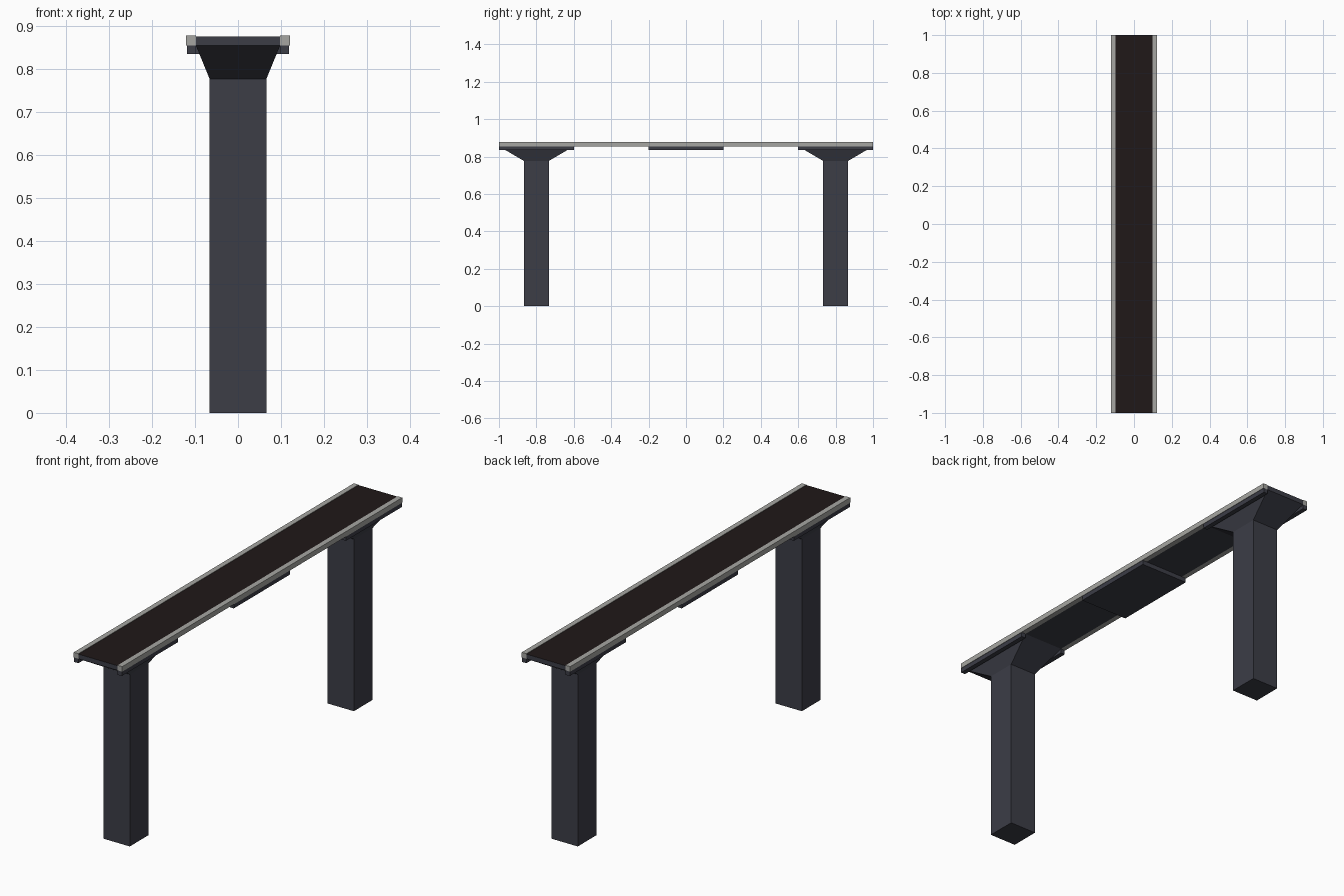
import bpy, bmesh

if "Cube" in bpy.data.objects:
    bpy.data.objects.remove(bpy.data.objects["Cube"])


def material(name, rgb):
    m = bpy.data.materials.new(name)
    m.diffuse_color = (*rgb, 1)
    m.use_nodes = True
    m.node_tree.nodes["Principled BSDF"].inputs["Base Color"].default_value = m.diffuse_color
    return m


SLATE = material("slate", (0.045, 0.047, 0.062))
RAIL = material("pale_concrete", (0.38, 0.38, 0.36))
ROAD = material("dark_road", (0.014, 0.009, 0.009))


def loft(name, bottom, top, mat):
    """Four-sided solid between two rectangles (x0, x1, y0, y1, z)."""
    bm = bmesh.new()
    rings = []
    for x0, x1, y0, y1, z in (bottom, top):
        rings.append([bm.verts.new(c) for c in
                      ((x0, y0, z), (x1, y0, z), (x1, y1, z), (x0, y1, z))])
    a, b = rings
    bm.faces.new(a[::-1])
    bm.faces.new(b)
    for i in range(4):
        j = (i + 1) % 4
        bm.faces.new((a[i], a[j], b[j], b[i]))
    me = bpy.data.meshes.new(name)
    bm.to_mesh(me)
    bm.free()
    me.materials.append(mat)
    ob = bpy.data.objects.new(name, me)
    bpy.context.collection.objects.link(ob)
    return ob


def box(name, x0, x1, y0, y1, z0, z1, mat):
    return loft(name, (x0, x1, y0, y1, z0), (x0, x1, y0, y1, z1), mat)


# deck with the road surface on its top face
deck = box("deck", -0.098, 0.098, -1, 1, 0.855, 0.876, SLATE)
deck.data.materials.append(ROAD)
deck.data.polygons[1].material_index = 1

# side rails
for side, x0, x1 in (("left", -0.121, -0.098), ("right", 0.098, 0.121)):
    box(side + "_rail", x0, x1, -1, 1, 0.855, 0.878, RAIL)

# plate under the middle of the span
box("middle_plate", -0.119, 0.119, -0.2, 0.2, 0.835, 0.855, SLATE)

# pillars, flared capitals and the skirts beside them
for end, y in (("front", -0.8), ("back", 0.8)):
    box(end + "_pillar", -0.066, 0.066, y - 0.067, y + 0.067, 0, 0.777, SLATE)
    loft(end + "_capital", (-0.066, 0.066, y - 0.067, y + 0.067, 0.777),
         (-0.098, 0.098, y - 0.2, y + 0.2, 0.855), SLATE)
    for side, x0, x1 in (("left", -0.119, -0.098), ("right", 0.098, 0.119)):
        box(f"{end}_{side}_skirt", x0, x1, y - 0.2, y + 0.2, 0.835, 0.855, SLATE)
